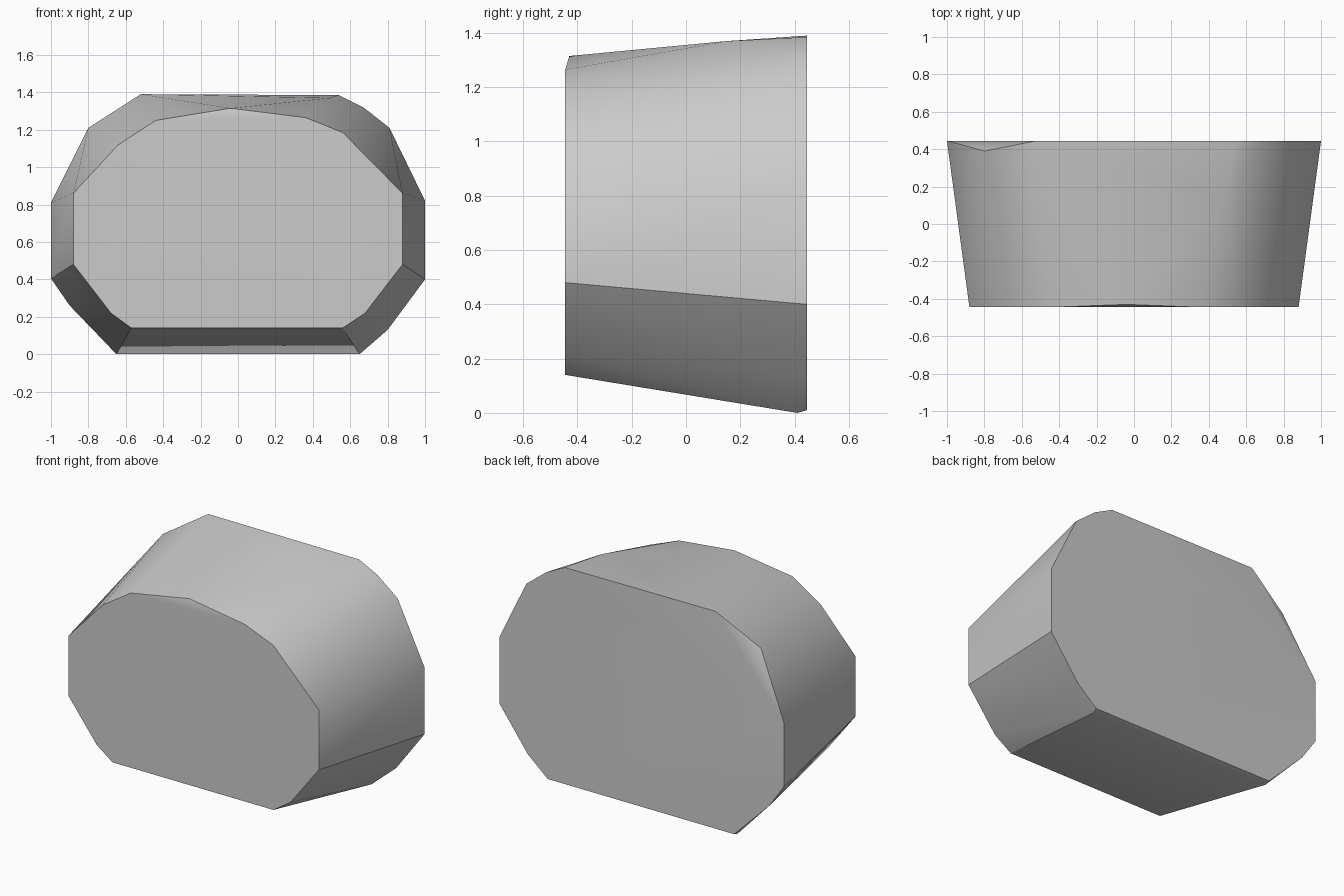
import bpy
import bmesh
import math

cube = bpy.data.objects.get("Cube")
if cube:
    bpy.data.objects.remove(cube, do_unlink=True)

# Small front outline and larger back outline, as (x, z)
FRONT = [(-0.88, 0.48), (-0.68, 0.22), (-0.57, 0.14), (0.56, 0.14),
         (0.68, 0.22), (0.88, 0.48), (0.88, 0.86), (0.56, 1.185),
         (0.36, 1.265), (-0.44, 1.25), (-0.64, 1.12), (-0.88, 0.86)]
BACK = [(-1, 0.405), (-0.9, 0.26), (-0.65, 0.01), (0.66, 0.01),
        (0.80, 0.13), (1, 0.40), (1, 0.82), (0.81, 1.21),
        (0.67, 1.32), (0.54, 1.385), (-0.52, 1.39), (-1, 0.81)]
DEPTH = 0.445

# Crown points, the chipped back corner and the low bottom edge
EXTRA = [(-0.04, -0.43, 1.315), (0.49, 0.15, 1.37), (-0.80, 0.39, 1.21),
         (-0.65, 0.41, 0.0), (0.65, 0.41, 0.0)]

points = [(x, -DEPTH, z) for x, z in FRONT]
points += [(x, DEPTH, z) for x, z in BACK] + EXTRA

# Faceted block: hull around both outlines
bm = bmesh.new()
for p in points:
    bm.verts.new(p)
bmesh.ops.convex_hull(bm, input=bm.verts[:])
bmesh.ops.dissolve_limit(bm, angle_limit=math.radians(0.5),
                         verts=bm.verts[:], edges=bm.edges[:])
bmesh.ops.recalc_face_normals(bm, faces=bm.faces[:])
mesh = bpy.data.meshes.new("faceted_block")
bm.to_mesh(mesh)
bm.free()

block = bpy.data.objects.new("faceted_block", mesh)
bpy.context.collection.objects.link(block)

# Plain grey
GREY = (0.6, 0.6, 0.6, 1)
mat = bpy.data.materials.new("plain_grey")
mat.use_nodes = True
mat.diffuse_color = GREY
mat.node_tree.nodes["Principled BSDF"].inputs["Base Color"].default_value = GREY
mesh.materials.append(mat)

# Smooth gentle bends, keep strong edges crisp
bpy.ops.object.select_all(action='DESELECT')
block.select_set(True)
bpy.context.view_layer.objects.active = block
bpy.ops.object.shade_smooth_by_angle(angle=math.radians(32))
